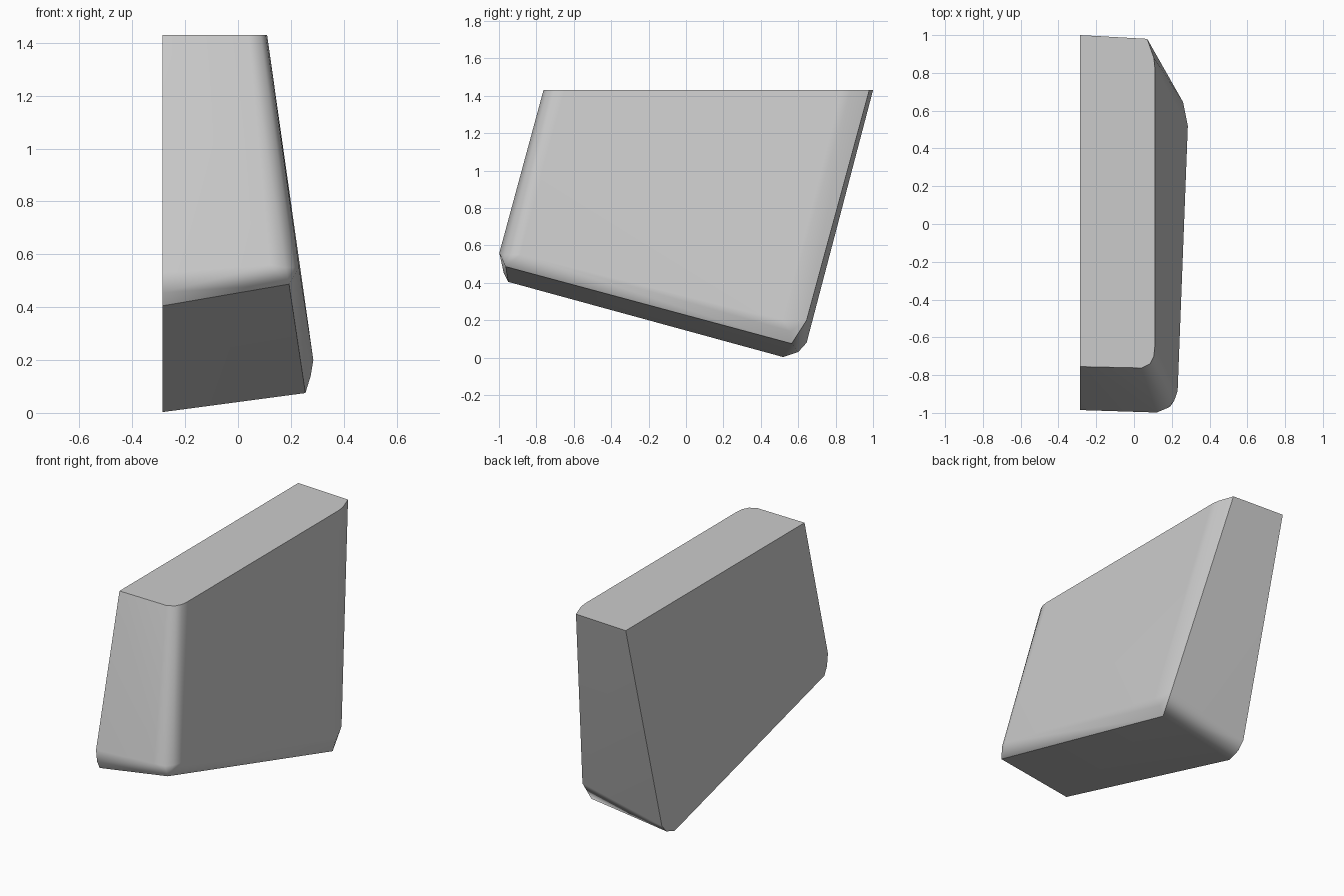
import bpy
import bmesh
import math

cube = bpy.data.objects.get("Cube")
if cube:
    bpy.data.objects.remove(cube, do_unlink=True)

grey = bpy.data.materials.new("plain_grey")
grey.use_nodes = True
colour = (0.6, 0.6, 0.6, 1.0)
grey.diffuse_color = colour
grey.node_tree.nodes["Principled BSDF"].inputs["Base Color"].default_value = colour

INNER = -0.286   # flat inner side
TOP = 1.43       # flat top

# Flat inner side: slanted outline with rounded lower corners (y, z)
inner_outline = [(-0.755, TOP), (-0.985, 0.53), (-0.975, 0.455), (-0.95, 0.405),
                 (0.52, 0.003), (0.60, 0.03), (0.645, 0.08), (1.0, TOP)]
# Top: rounded outer corners (x, y)
top_outline = [(0.04, -0.762), (0.085, -0.74), (0.105, -0.70), (0.11, -0.65),
               (0.11, 0.83), (0.105, 0.88), (0.07, 0.98)]
# Lower front corner, wrapping from the front face to the sloped side
front_corner = [(0.12, -0.998, 0.56), (0.18, -0.973, 0.55), (0.213, -0.935, 0.55),
                (0.231, -0.885, 0.55), (0.193, -0.965, 0.487)]
# Lower back corner, where the rounded edges meet
back_corner = [(0.255, 0.565, 0.075), (0.285, 0.52, 0.20), (0.275, 0.56, 0.14),
               (0.26, 0.645, 0.20)]

points = [(INNER, y, z) for y, z in inner_outline]
points += [(x, y, TOP) for x, y in top_outline]
points += front_corner + back_corner

# Stretch one convex skin over the outlines
bm = bmesh.new()
for p in points:
    bm.verts.new(p)
hull = bmesh.ops.convex_hull(bm, input=bm.verts)
loose = [v for v in bm.verts if not v.link_faces]
bmesh.ops.delete(bm, geom=loose, context="VERTS")
bmesh.ops.dissolve_limit(bm, angle_limit=math.radians(1), verts=bm.verts, edges=bm.edges)
bmesh.ops.recalc_face_normals(bm, faces=bm.faces)
mesh = bpy.data.meshes.new("wedge_block")
bm.to_mesh(mesh)
bm.free()
mesh.materials.append(grey)

block = bpy.data.objects.new("wedge_block", mesh)
bpy.context.collection.objects.link(block)
bpy.context.view_layer.objects.active = block
block.select_set(True)
bpy.ops.object.shade_smooth_by_angle(angle=math.radians(35))

# Keep the large faces evenly shaded beside the soft corners
weighted = block.modifiers.new("even_shading", "WEIGHTED_NORMAL")
weighted.keep_sharp = True
